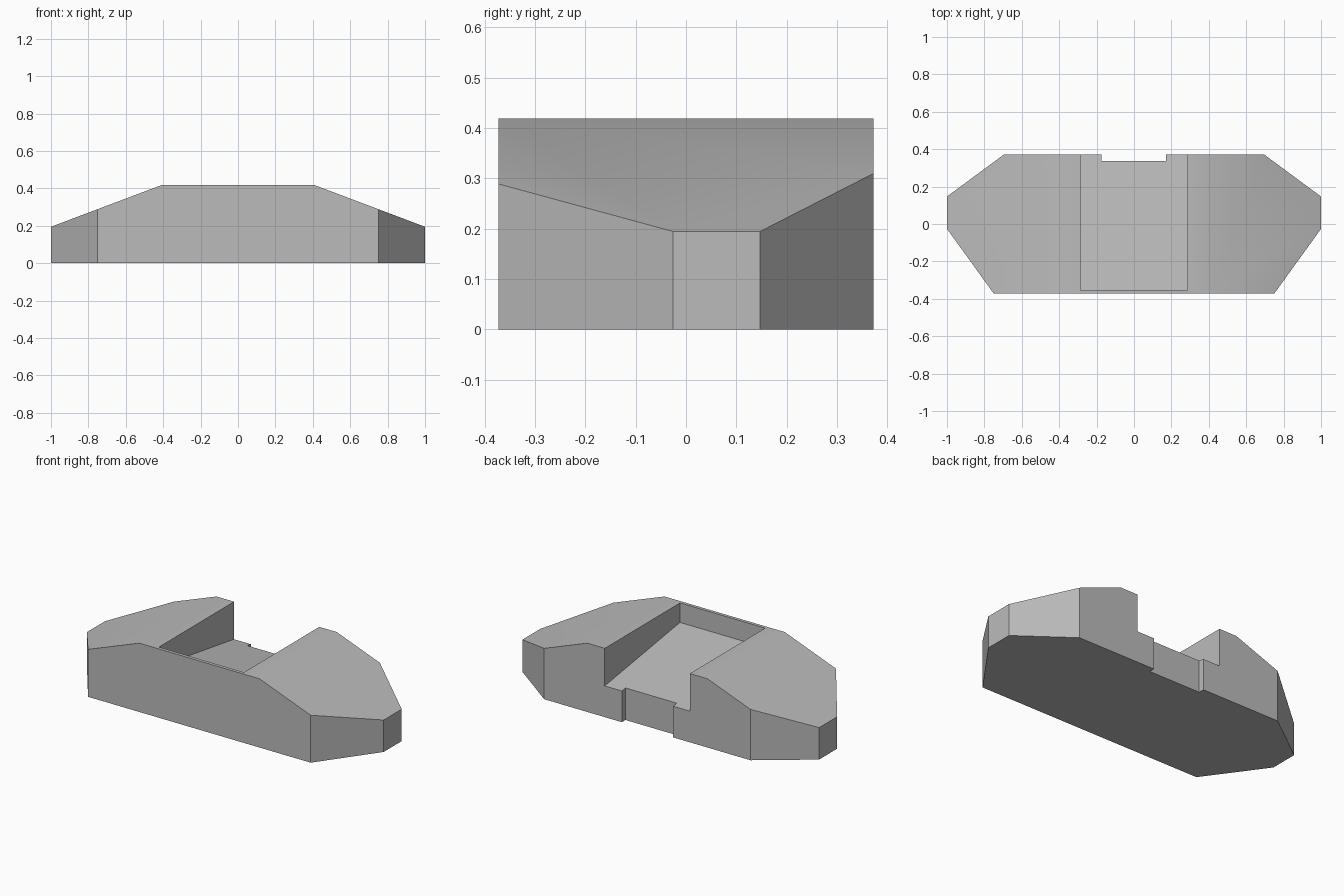
import bpy
import bmesh
import math

if "Cube" in bpy.data.objects:
    bpy.data.objects.remove(bpy.data.objects["Cube"], do_unlink=True)

grey = bpy.data.materials.new("plain grey")
grey.use_nodes = True
colour = (0.5, 0.5, 0.5, 1)
grey.diffuse_color = colour
grey.node_tree.nodes["Principled BSDF"].inputs["Base Color"].default_value = colour


def prism(name, points, direction):
    """Extrude a closed 3D polygon along a direction."""
    bm = bmesh.new()
    face = bm.faces.new([bm.verts.new(p) for p in points])
    extruded = bmesh.ops.extrude_face_region(bm, geom=[face])["geom"]
    verts = [v for v in extruded if isinstance(v, bmesh.types.BMVert)]
    bmesh.ops.translate(bm, verts=verts, vec=direction)
    bmesh.ops.recalc_face_normals(bm, faces=bm.faces)
    mesh = bpy.data.meshes.new(name)
    bm.to_mesh(mesh)
    bm.free()
    mesh.materials.append(grey)
    obj = bpy.data.objects.new(name, mesh)
    bpy.context.collection.objects.link(obj)
    return obj


def cut(target, cutter, operation="DIFFERENCE"):
    """Apply a boolean and discard its cutter."""
    cutter.hide_render = True
    mod = target.modifiers.new("cut", "BOOLEAN")
    mod.operation = operation
    mod.solver = "EXACT"
    mod.object = cutter
    bpy.context.view_layer.objects.active = target
    bpy.ops.object.modifier_apply(modifier=mod.name)
    bpy.data.objects.remove(cutter, do_unlink=True)


# Eight-sided block
half = [(0.75, -0.372), (1, -0.026), (1, 0.147), (0.695, 0.372)]
outline = half + [(-x, y) for x, y in reversed(half)]
body = prism("body", [(x, y, 0) for x, y in outline], (0, 0, 0.419))

# Sloped shoulders
for side in (-1, 1):
    shoulder = [(side * 0.405, 0.419), (side * 1.1, 0.157), (side * 1.1, 0.6), (side * 0.405, 0.6)]
    cut(body, prism("shoulder_cutter", [(x, -1, z) for x, z in shoulder], (0, 2, 0)))

# Open-backed pocket with a floor falling towards the back
pocket = [(-0.352, 0.30), (0.372, 0.19), (0.6, 0.155), (0.6, 0.6), (-0.352, 0.6)]
cut(body, prism("pocket_cutter", [(-0.287, y, z) for y, z in pocket], (0.574, 0, 0)))

# Shallow notch through the full height of the back wall
notch = [(-0.174, 0.337), (0.172, 0.337), (0.172, 0.6), (-0.174, 0.6)]
cut(body, prism("notch_cutter", [(x, y, -0.1) for x, y in notch], (0, 0, 0.7)))

# Soft shoulder line, crisp edges elsewhere
bpy.ops.object.select_all(action="DESELECT")
body.select_set(True)
bpy.context.view_layer.objects.active = body
bpy.ops.object.shade_smooth_by_angle(angle=math.radians(30))
